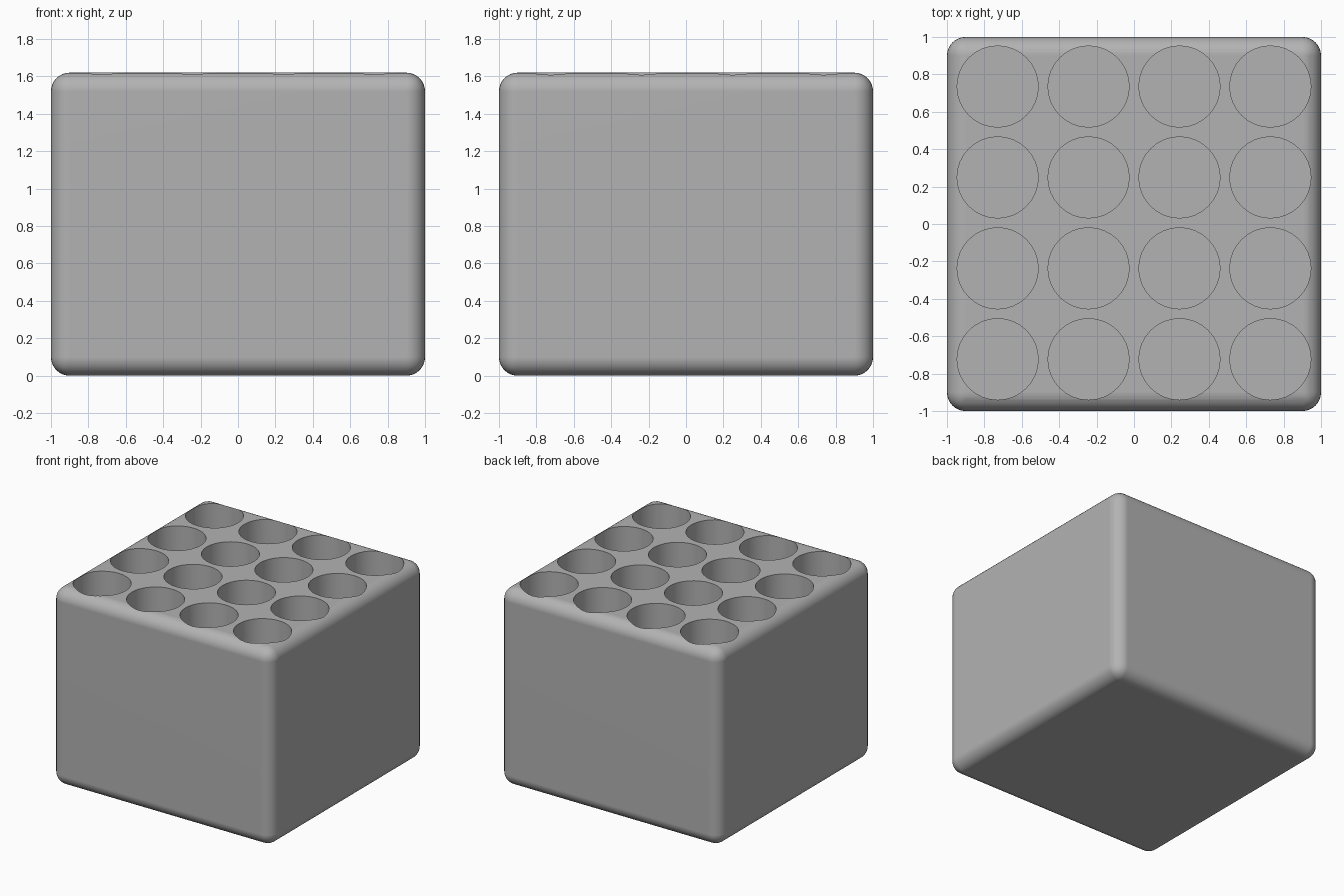
import bpy
import math

HEIGHT = 1.62
RADIUS = 0.217
PITCH = 0.486
FLOOR = 0.15

default = bpy.data.objects.get("Cube")
if default:
    bpy.data.objects.remove(default, do_unlink=True)

# Single grey material
grey = bpy.data.materials.new("light grey")
grey.use_nodes = True
colour = (0.45, 0.45, 0.45, 1)
grey.diffuse_color = colour
grey.node_tree.nodes["Principled BSDF"].inputs["Base Color"].default_value = colour

# Solid rounded block
bpy.ops.mesh.primitive_cube_add(size=1, location=(0, 0, HEIGHT / 2))
block = bpy.context.object
block.name = "rack_block"
block.dimensions = (2, 2, HEIGHT)
bpy.ops.object.transform_apply(location=True, rotation=False, scale=True)
block.data.materials.append(grey)
bevel = block.modifiers.new("rounded edges", "BEVEL")
bevel.width = 0.1
bevel.segments = 8

# Grid of round wells
cutters = []
for row in range(4):
    for col in range(4):
        x = (col - 1.5) * PITCH
        y = (row - 1.5) * PITCH + 0.006
        top = HEIGHT + 0.2
        bpy.ops.mesh.primitive_cylinder_add(
            vertices=32, radius=RADIUS, depth=top - FLOOR,
            location=(x, y, (top + FLOOR) / 2))
        cutters.append(bpy.context.object)
bpy.ops.object.select_all(action="DESELECT")
for cutter in cutters:
    cutter.select_set(True)
bpy.context.view_layer.objects.active = cutters[0]
bpy.ops.object.join()
well_cutter = bpy.context.object
well_cutter.name = "well_cutter"
well_cutter.hide_render = True
well_cutter.data.materials.append(grey)

# Cut the wells out of the block
cut = block.modifiers.new("wells", "BOOLEAN")
cut.operation = "DIFFERENCE"
cut.solver = "EXACT"
cut.object = well_cutter
bpy.ops.object.select_all(action="DESELECT")
block.select_set(True)
bpy.context.view_layer.objects.active = block
for name in ("rounded edges", "wells"):
    bpy.ops.object.modifier_apply(modifier=name)
bpy.data.objects.remove(well_cutter, do_unlink=True)

# Smooth rounded edges with crisp well rims
bpy.ops.object.shade_smooth_by_angle(angle=math.radians(30))
weighted = block.modifiers.new("flat sides", "WEIGHTED_NORMAL")
weighted.keep_sharp = True
